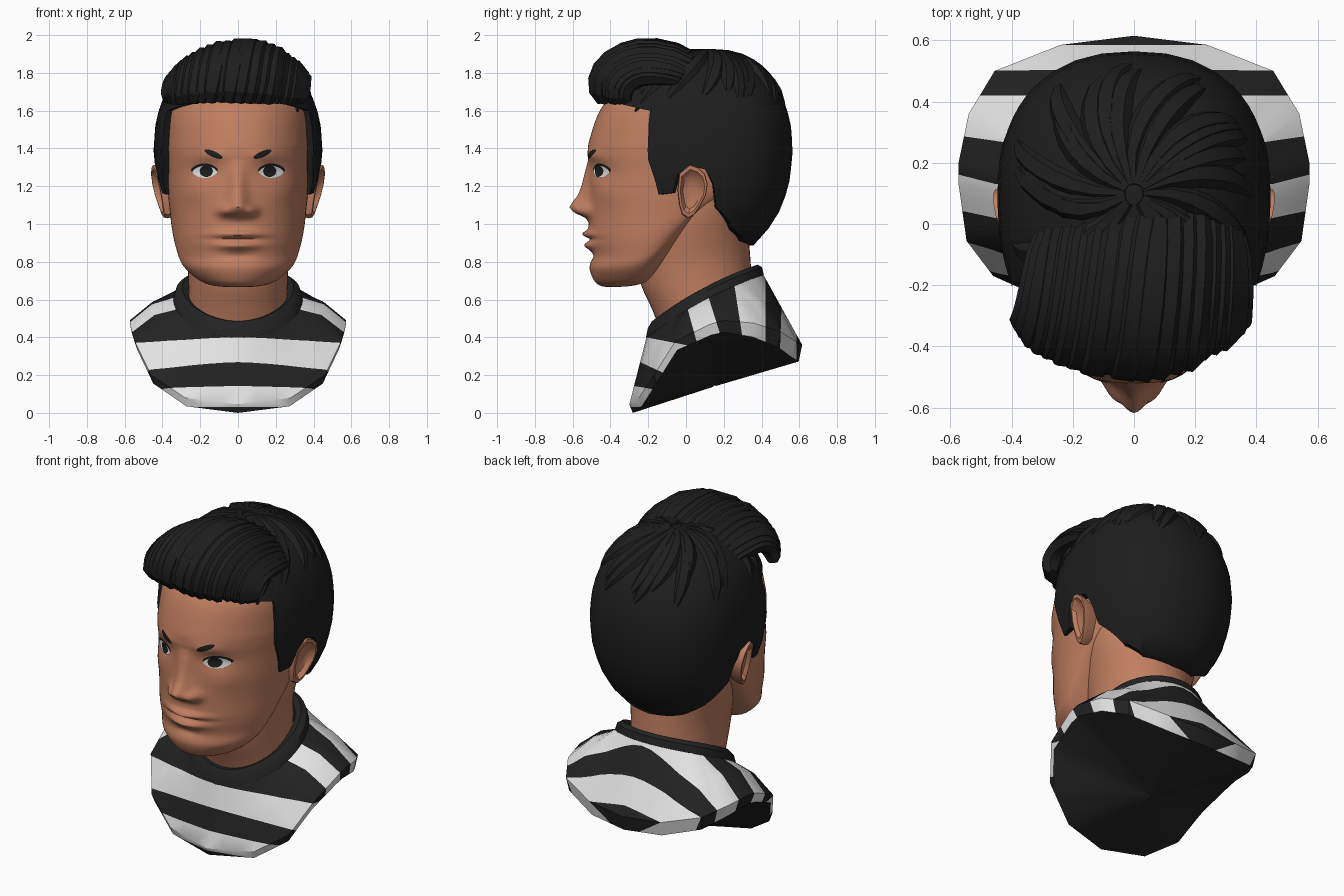
import bpy, bmesh, math, random
from mathutils import Vector
from mathutils.bvhtree import BVHTree

if "Cube" in bpy.data.objects:
    bpy.data.objects.remove(bpy.data.objects["Cube"], do_unlink=True)
random.seed(4)


def material(name, rgb):
    m = bpy.data.materials.new(name)
    m.use_nodes = True
    m.diffuse_color = (*rgb, 1)
    b = next(n for n in m.node_tree.nodes if n.type == 'BSDF_PRINCIPLED')
    b.inputs["Base Color"].default_value = (*rgb, 1)
    b.inputs["Roughness"].default_value = 0.8
    return m


SKIN = material("skin", (0.53, 0.21, 0.118))
HAIR = material("hair black", (0.0125, 0.0125, 0.0125))
BLACK = material("cloth black", (0.016, 0.016, 0.016))
WHITE = material("cloth white", (0.78, 0.78, 0.78))
EYE = material("eye white", (0.75, 0.75, 0.75))


def table(tab, x):
    """Linear lookup in a list of (x, value)."""
    if x <= tab[0][0]:
        return tab[0][1]
    for (a, va), (b, vb) in zip(tab, tab[1:]):
        if x <= b:
            return va + (vb - va) * (x - a) / (b - a)
    return tab[-1][1]


def smooth(rows, n):
    """Catmull-Rom resampling of equal-length rows."""
    out = []
    for i in range(len(rows) - 1):
        p0, p1, p2 = rows[max(i - 1, 0)], rows[i], rows[i + 1]
        p3 = rows[min(i + 2, len(rows) - 1)]
        for s in range(n):
            t = s / n
            out.append([0.5 * (2 * b + (c - a) * t + (2 * a - 5 * b + 4 * c - d) * t * t
                               + (3 * b - a - 3 * c + d) * t ** 3)
                        for a, b, c, d in zip(p0, p1, p2, p3)])
    return out + [list(rows[-1])]


def loft(bm, rings, start=False, end=False):
    """Quad skin through closed rings of equal length."""
    vs = [[bm.verts.new(p) for p in r] for r in rings]
    n = len(vs[0])
    for a, b in zip(vs, vs[1:]):
        for i in range(n):
            bm.faces.new((a[i], a[(i + 1) % n], b[(i + 1) % n], b[i]))
    if start:
        bm.faces.new(vs[0][::-1])
    if end:
        bm.faces.new(vs[-1])


def finish(bm, name, mats, facing=None, angle=40):
    if facing:
        for f in bm.faces:
            f.normal_update()
            if f.normal.dot(Vector(facing)) < 0:
                f.normal_flip()
    else:
        bmesh.ops.recalc_face_normals(bm, faces=bm.faces[:])
    me = bpy.data.meshes.new(name)
    bm.to_mesh(me)
    bm.free()
    ob = bpy.data.objects.new(name, me)
    bpy.context.collection.objects.link(ob)
    for m in mats:
        me.materials.append(m)
    bpy.ops.object.select_all(action='DESELECT')
    ob.select_set(True)
    bpy.context.view_layer.objects.active = ob
    bpy.ops.object.shade_smooth_by_angle(angle=math.radians(angle))


def power(v, n):
    return math.copysign(abs(v) ** (2 / n), v)


# Head: tilted rings (front z, tilt, front y, back y, half width), then sculpted features
HEAD = [(.66, 1, -.40, 0, .11), (.668, 1, -.45, .05, .165), (.695, 1, -.485, .1, .225),
        (.76, .95, -.51, .2, .3), (.83, .8, -.50, .3, .335), (.92, .55, -.515, .36, .352),
        (1.03, .3, -.515, .40, .362), (1.15, .1, -.515, .42, .372), (1.28, 0, -.512, .44, .378),
        (1.37, 0, -.52, .45, .382), (1.45, 0, -.51, .46, .382), (1.61, 0, -.45, .45, .37),
        (1.72, 0, -.34, .38, .29), (1.78, 0, -.2, .25, .16)]
NOSE = [(1.01, 0), (1.035, .02), (1.06, .078), (1.09, .102), (1.12, .082), (1.155, .056),
        (1.2, .04), (1.28, .022), (1.34, 0)]
NOSE_W = [(1.05, .062), (1.12, .055), (1.2, .045), (1.3, .045)]
# (x, z, x spread, z spread, depth): eye sockets, nostril wings, lips, mouth line, chin, brows
BUMPS = [(.175, 1.28, .07, .045, .016), (.072, 1.07, .035, .03, -.042),
         (0, .947, .115, .018, -.034), (0, .885, .105, .02, -.03), (0, .919, .14, .009, .013),
         (0, .83, .08, .02, .01), (.14, 1.365, .08, .03, -.01), (.24, 1.17, .07, .06, -.01)]


def features(x, z):
    d = -table(NOSE, z) * math.exp(-(x / table(NOSE_W, z)) ** 2)
    for bx, bz, sx, sz, dep in BUMPS:
        d += dep * math.exp(-((abs(x) - bx) / sx) ** 2 - ((z - bz) / sz) ** 2)
    return d


rings = []
for zf, k, yf, yb, w in smooth(HEAD, 10):
    mid, half, ring = (yf + yb) / 2, (yb - yf) / 2, []
    for i in range(96):
        u = 2 * math.pi * i / 96 - math.pi
        a = u - 0.45 * math.sin(u)
        x, y = w * power(math.sin(a), 2.05), mid - half * power(math.cos(a), 2.05)
        z = zf + k * (math.sqrt((y + .22) ** 2 + .004) + y + .22) / 2
        if math.cos(a) > 0:
            y += features(x, z) * min(1, 3 * math.cos(a))
        ring.append((x, y, z))
    rings.append(ring)
bm = bmesh.new()
loft(bm, rings, True, True)
bm.normal_update()
face = BVHTree.FromBMesh(bm)
finish(bm, "head", [SKIN], angle=60)

# Neck
NECK = [(.42, -.13, .36, .27), (.55, -.18, .355, .265), (.67, -.235, .35, .262), (.8, -.26, .342, .27),
        (.9, -.25, .335, .29), (1.05, -.2, .33, .325), (1.2, -.12, .31, .335)]
bm = bmesh.new()
loft(bm, [[(w * math.sin(t), (a + b) / 2 - (b - a) / 2 * math.cos(t), z)
           for t in [2 * math.pi * i / 48 for i in range(48)]]
          for z, a, b, w in smooth(NECK, 3)], True, True)
finish(bm, "neck", [SKIN], angle=60)


# Eyes and brows: thin plates laid on the face
def plate(name, cx, cz, rx, rz, tilt, lift, mat, pointed=1.0):
    bm = bmesh.new()
    rr = []
    for s in (1, .66, .33, .02):
        ring = []
        for i in range(20):
            t = 2 * math.pi * i / 20
            px = rx * s * math.cos(t)
            pz = rz * s * math.copysign(abs(math.sin(t)) ** pointed, math.sin(t))
            x, z = cx + px, cz + pz + tilt * px
            hit = face.ray_cast(Vector((x, -2, z)), Vector((0, 1, 0)))[0]
            ring.append((x, (hit.y if hit else -.45) - lift, z))
        rr.append(ring)
    loft(bm, rr, end=True)
    finish(bm, name, [mat], facing=(0, -1, 0))


for s, side in ((1, "left"), (-1, "right")):
    plate(side + "_lash", s * .178, 1.286, .072, .035, 0, .003, HAIR, 1.4)
    plate(side + "_eye", s * .176, 1.276, .066, .032, 0, .006, EYE, 1.4)
    plate(side + "_iris", s * .168, 1.28, .035, .031, 0, .009, HAIR)
    plate(side + "_brow", s * .13, 1.37, .048, .017, s * .4, .004, HAIR)

# Ears: outline (y, z) stepped out to a rim, then into a bowl
EAR = [(.02, 1.315), (.065, 1.30), (.1, 1.265), (.115, 1.21), (.105, 1.15), (.075, 1.095),
       (.045, 1.05), (.01, 1.03), (-.02, 1.05), (-.035, 1.1), (-.045, 1.18), (-.035, 1.27)]
for s, side in ((1, "left"), (-1, "right")):
    bm = bmesh.new()
    rr = []
    for sc, dx in ((.8, -.09), (1, -.012), (.97, .008), (.82, .01), (.64, -.015), (.3, -.025)):
        ring = []
        for y, z in EAR:
            y, z = .035 + (y - .035) * sc, 1.17 + (z - 1.17) * sc
            ring.append((s * (.418 + dx + .2 * (z - 1.17) + .25 * (y - .035)), y, z))
        rr.append(ring)
    loft(bm, rr, True, True)
    finish(bm, side + "_ear", [SKIN], angle=35)

# Hair cap: columns rising from a shaped lower edge (y, z) to the crown
SHRINK = [(.88, .54), (.95, .68), (1.02, .8), (1.12, .9), (1.24, .97), (1.39, 1), (1.52, .98),
          (1.6, .94), (1.685, .87), (1.75, .775), (1.805, .66), (1.85, .53), (1.88, .41),
          (1.905, .25), (1.92, .02)]
EDGE = [(-.6, 1.65), (-.36, 1.64), (-.28, 1.62), (-.19, 1.6), (-.2, 1.45), (-.2, 1.34),
        (-.165, 1.235), (-.145, 1.155), (-.07, 1.165), (-.045, 1.26), (.02, 1.31), (.10, 1.29),
        (.145, 1.21), (.16, 1.09), (.25, .97), (.31, .91), (.6, .885)]


def cap_point(t, z, scale=1.0):
    f = table(SHRINK, z) * scale
    length = .465 if math.cos(t) > 0 else .58
    return Vector((.447 * f * power(math.sin(t), 2.3), .1 + length * f * power(math.cos(t), 2.3), z))


def edge_angle(y, z):
    length = (.465 if y > .1 else .58) * table(SHRINK, z)
    c = min(1, abs(y - .1) / length) ** 1.15
    return math.acos(math.copysign(c, y - .1))


half = []
edge = [(edge_angle(y, z), z) for y, z in EDGE]
for (a, za), (b, zb) in zip(edge, edge[1:]):
    half += [(a + (b - a) * i / 4, za + (zb - za) * i / 4) for i in range(4)]
half.append(edge[-1])
cols = half + [(-a, z) for a, z in half[-2:0:-1]]
rr = [[cap_point(a, z, .86) for a, z in cols]]
for j in range(19):
    t = 1 - (1 - j / 18) ** 1.6
    rr.append([cap_point(a, z + (1.92 - z) * t) for a, z in cols])
bm = bmesh.new()
loft(bm, rr, end=True)
finish(bm, "hair_cap", [HAIR], angle=50)


def lock(bm, path, radii, centre):
    """Tapered six-sided strand."""
    rr = []
    for i, p in enumerate(path):
        tan = (path[min(i + 1, len(path) - 1)] - path[max(i - 1, 0)]).normalized()
        side = tan.cross(p - centre).normalized()
        up = side.cross(tan)
        rr.append([p + radii[i] * (side * 1.3 * math.cos(k * math.pi / 3) + up * math.sin(k * math.pi / 3))
                   for k in range(6)])
    loft(bm, rr, True, True)


# Uneven strands swept around the crown
bm = bmesh.new()
for i in range(22):
    a0 = math.radians(-140 + 280 * i / 21 + random.uniform(-5, 5))
    low, sweep = random.uniform(1.57, 1.7), random.uniform(.3, .7)
    path = [cap_point(a0 + sweep * t, 1.917 + (low - 1.917) * t ** 1.4, .965) for t in [j / 8 for j in range(9)]]
    lock(bm, path, [.012, .022, .03, .034, .035, .034, .03, .02, .004], Vector((0, .08, 1.5)))
finish(bm, "crown_strands", [HAIR], angle=25)

# Quiff: rounded core with strands rolling over it to the forehead
bm = bmesh.new()
bmesh.ops.create_uvsphere(bm, u_segments=32, v_segments=16, radius=1)
for v in bm.verts:
    v.co = Vector((v.co.x * .3, -.2 + v.co.y * .255, 1.77 + v.co.z * .18))
finish(bm, "quiff_core", [HAIR])
bm = bmesh.new()
for i in range(19):
    x0 = .345 * math.sin(1.3 * (i / 9 - 1)) / math.sin(1.3)
    h = math.sqrt(1 - (x0 / .39) ** 2)
    cz, wob = 1.74 - .06 * (x0 / .36) ** 2, random.uniform(-.012, .012)
    path = []
    for j in range(10):
        p = math.radians(132 - 159 * j / 9)
        x = x0 * (.92 + .08 * j / 9) + .09 * h * (.45 - j / 9)
        reach = (.268 + wob) * h if math.cos(p) > 0 else .36 * h ** .5
        path.append(Vector((x, -.2 - reach * math.cos(p), cz + (.197 + wob * .6) * h * math.sin(p))))
    r = .04 + .012 * h
    lock(bm, path, [r * k for k in (.5, .8, .95, 1, 1, 1, 1, .95, .85, .5)], Vector((x0, -.2, cz - .02)))
finish(bm, "quiff_strands", [HAIR], angle=25)

# Shirt outline: half rim (x, y, z) from back to front, mirrored
RIM = [(0, .615, .36), (.24, .585, .375), (.455, .5, .43), (.54, .36, .475), (.573, .2, .49),
       (.573, .13, .47), (.547, -.055, .38), (.46, -.17, .2), (.28, -.25, .08), (0, -.3, .045)]
hr = [Vector(a).lerp(Vector(b), s / 3) for a, b in zip(RIM, RIM[1:]) for s in range(3)] + [Vector(RIM[-1])]
rim = hr + [Vector((-p.x, p.y, p.z)) for p in hr[-2:0:-1]]
angles = [math.atan2(p.x, p.y - .15) for p in rim]


def collar_ring(a, b, dz):
    return [Vector((a * math.sin(t), .1 + b * math.cos(t),
                    .63 + .534 * b * math.cos(t) + .03 * math.sin(t) ** 2 + dz)) for t in angles]


# Collar band
bm = bmesh.new()
loft(bm, [collar_ring(*c) for c in ((.25, .245, -.09), (.26, .252, -.01), (.295, .28, .005),
                                    (.33, .302, -.02), (.343, .312, -.065), (.3, .28, -.09))])
finish(bm, "collar", [BLACK])

# Shirt body with stripes cut by planes
top = collar_ring(.338, .308, -.06)
middle = [a.lerp(b, .5) + Vector((0, 0, .06 * abs(b.x))) for a, b in zip(top, rim)]
lower = [Vector((p.x * .975, .15 + (p.y - .15) * .96, p.z - .045 - .06 * max(0, p.y + .1))) for p in rim]
bm = bmesh.new()
loft(bm, [top, middle, rim, lower])
STRIPES = [(-.3, .03, -.2, .03), (-.26, .14, -.2, .13), (-.235, .265, -.17, .235),
           (-.21, .40, -.03, .365), (0, .58, .05, .40), (.12, .61, .18, .42), (.26, .65, .295, .425),
           (.42, .69, .42, .42), (.505, .54, .5, .4), (.585, .5, .585, .3)]
planes = [(Vector((0, y1, z1)), Vector((0, z1 - z2, y2 - y1)).normalized()) for y1, z1, y2, z2 in STRIPES]
for co, no in planes:
    bmesh.ops.bisect_plane(bm, geom=bm.verts[:] + bm.edges[:] + bm.faces[:], dist=1e-5,
                           plane_co=co, plane_no=no)
for f in bm.faces:
    c = f.calc_center_median()
    f.material_index = sum((c - co).dot(no) > 0 for co, no in planes) % 2
finish(bm, "shirt", [BLACK, WHITE], angle=35)

# Underside
bm = bmesh.new()
apex = Vector((0, .15, .14))
loft(bm, [lower, [apex.lerp(p, .02) for p in lower]], end=True)
finish(bm, "underside", [BLACK], facing=(0, 0, -1))
